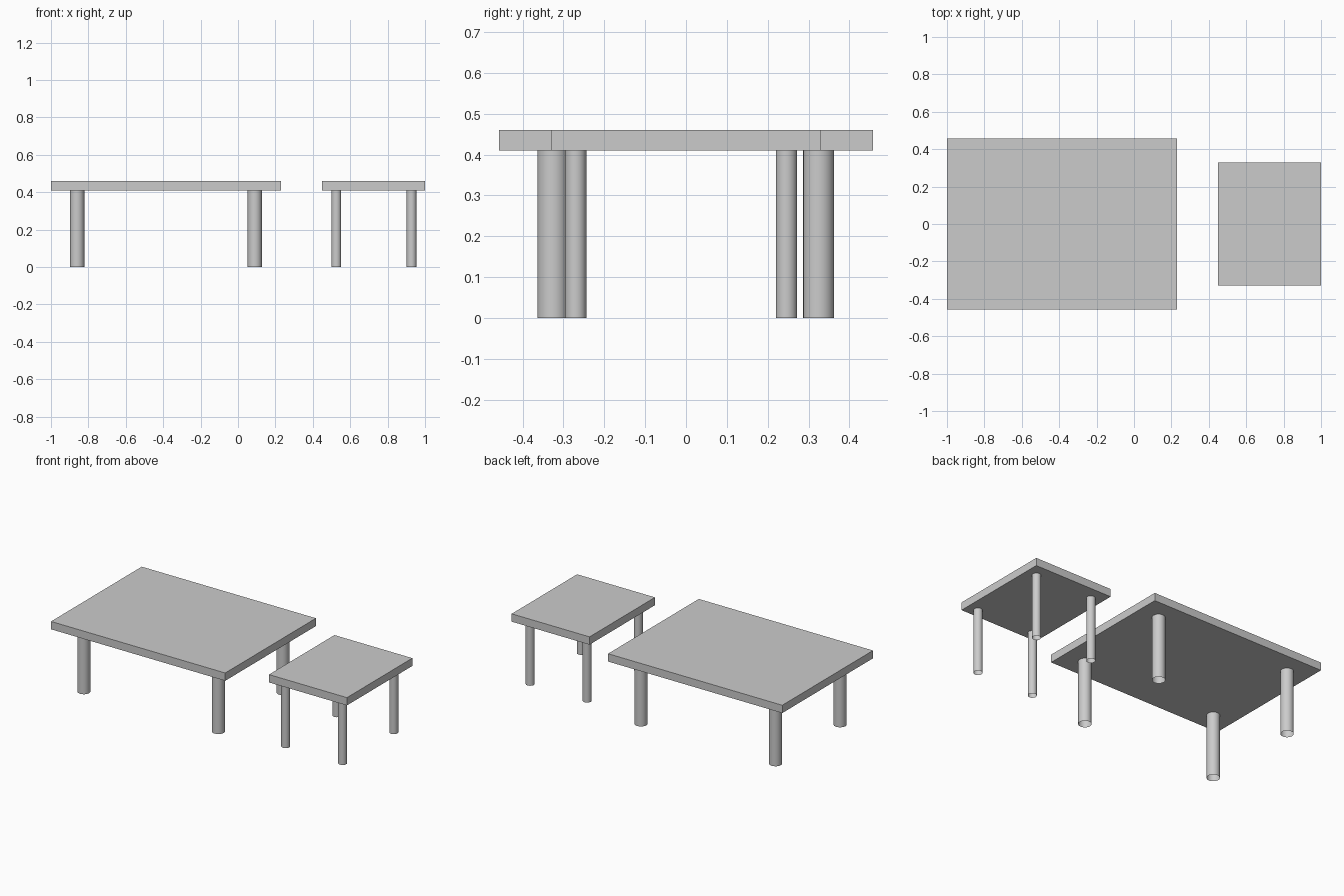
import bpy

if "Cube" in bpy.data.objects:
    bpy.data.objects.remove(bpy.data.objects["Cube"])

GREY = (0.6, 0.6, 0.6, 1)
grey = bpy.data.materials.new("light_grey")
grey.use_nodes = True
grey.diffuse_color = GREY
grey.node_tree.nodes["Principled BSDF"].inputs["Base Color"].default_value = GREY

TOP, UNDERSIDE = 0.46, 0.41


def finish(name):
    obj = bpy.context.object
    obj.name = name
    obj.data.materials.append(grey)
    return obj


def slab(name, x0, x1, depth):
    bpy.ops.mesh.primitive_cube_add(size=1, location=((x0 + x1) / 2, 0, (TOP + UNDERSIDE) / 2))
    obj = finish(name)
    obj.scale = (x1 - x0, depth, TOP - UNDERSIDE)
    bpy.ops.object.transform_apply(location=False, rotation=False, scale=True)


def leg(name, x, y, radius):
    # Round leg left open at the ends
    bpy.ops.mesh.primitive_cylinder_add(vertices=32, radius=radius, depth=UNDERSIDE,
                                        end_fill_type='NOTHING', location=(x, y, UNDERSIDE / 2))
    finish(name)
    bpy.ops.object.shade_smooth_by_angle()


def table(name, x0, x1, depth, leg_xs, leg_ys, radius):
    slab(name + "_top", x0, x1, depth)
    for side, x in zip(("right", "left"), leg_xs):
        for end, y in zip(("front", "back"), leg_ys):
            leg(f"{name}_{end}_{side}_leg", x, y, radius)


# Large table and the smaller one beside it
table("large_table", -1.0, 0.23, 0.915, (-0.86, 0.09), (-0.326, 0.325), 0.038)
table("small_table", 0.45, 1.0, 0.66, (0.526, 0.928), (-0.27, 0.246), 0.026)
